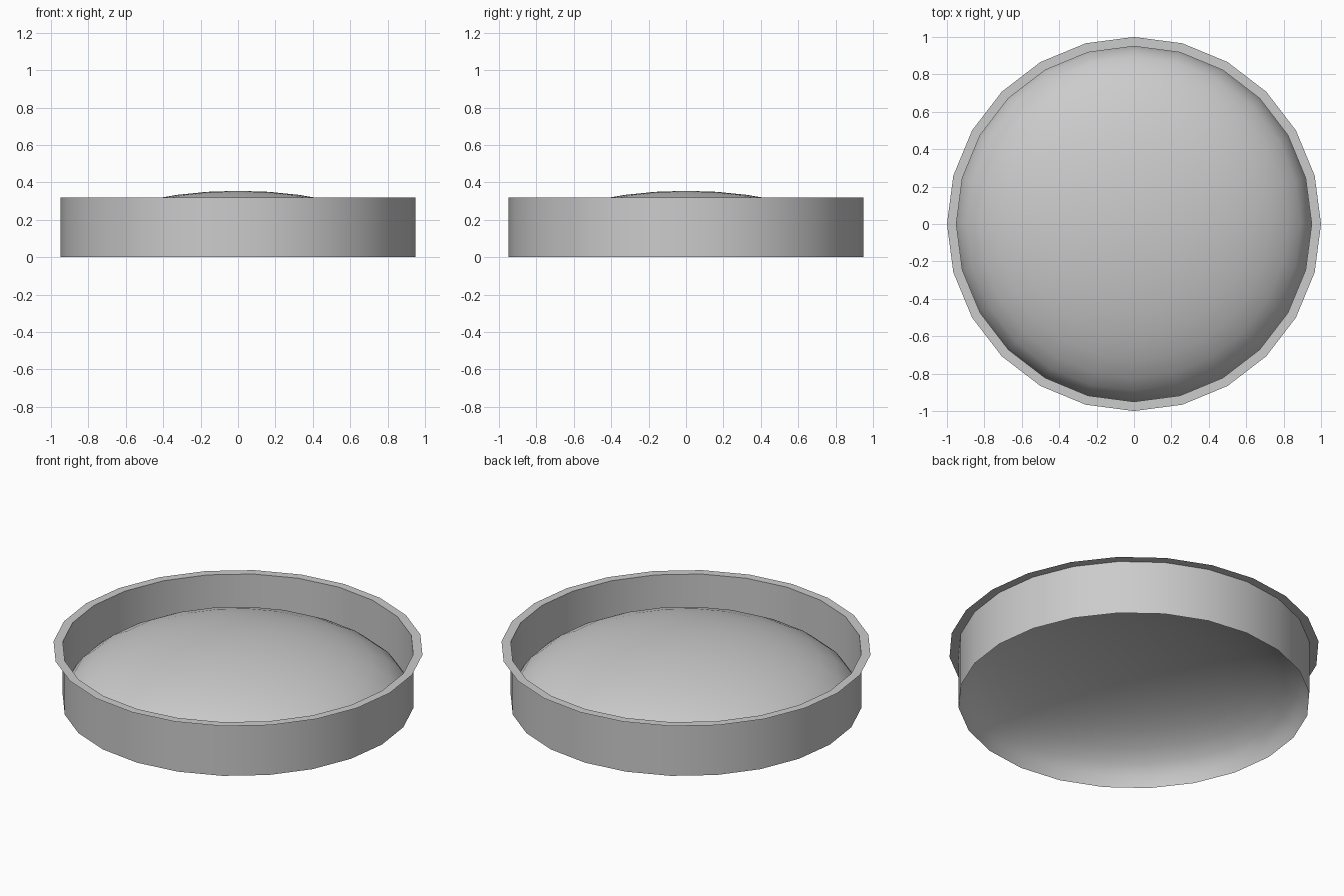
import bpy, bmesh
from math import sin, cos, pi

if "Cube" in bpy.data.objects:
    bpy.data.objects.remove(bpy.data.objects["Cube"])

SIDES = 24
RADIUS, RIM_RADIUS = 0.95, 1.0
WALL_HEIGHT, DOME_HEIGHT = 0.32, 0.355


def lathe(name, profile):
    """Spin a list of (radius, z) points around the z axis."""
    bm = bmesh.new()
    verts = [bm.verts.new((r, 0, z)) for r, z in profile]
    edges = [bm.edges.new(pair) for pair in zip(verts, verts[1:])]
    bmesh.ops.spin(bm, geom=verts + edges, cent=(0, 0, 0), axis=(0, 0, 1),
                   angle=2 * pi, steps=SIDES, use_duplicate=False)
    bmesh.ops.remove_doubles(bm, verts=bm.verts, dist=1e-4)
    bmesh.ops.recalc_face_normals(bm, faces=bm.faces)
    # Open shells: make sure they face up or outwards
    if sum((f.normal.dot(f.calc_center_median()) for f in bm.faces)) < 0:
        bmesh.ops.reverse_faces(bm, faces=bm.faces)
    mesh = bpy.data.meshes.new(name)
    bm.to_mesh(mesh)
    bm.free()
    obj = bpy.data.objects.new(name, mesh)
    bpy.context.collection.objects.link(obj)
    bpy.ops.object.select_all(action='DESELECT')
    bpy.context.view_layer.objects.active = obj
    obj.select_set(True)
    bpy.ops.object.shade_smooth_by_angle(angle=pi / 6)
    return obj


# Thin upright side wall
lathe("side_wall", [(RADIUS, 0), (RADIUS, WALL_HEIGHT)])

# Flat lip around the top of the wall
lathe("flat_rim", [(RADIUS, WALL_HEIGHT), (RIM_RADIUS, WALL_HEIGHT)])

# Flattened half-sphere floor, hollow underneath
steps = 9
lathe("domed_floor", [(RADIUS * sin(i * pi / 2 / steps),
                       DOME_HEIGHT * cos(i * pi / 2 / steps))
                      for i in range(steps + 1)])
